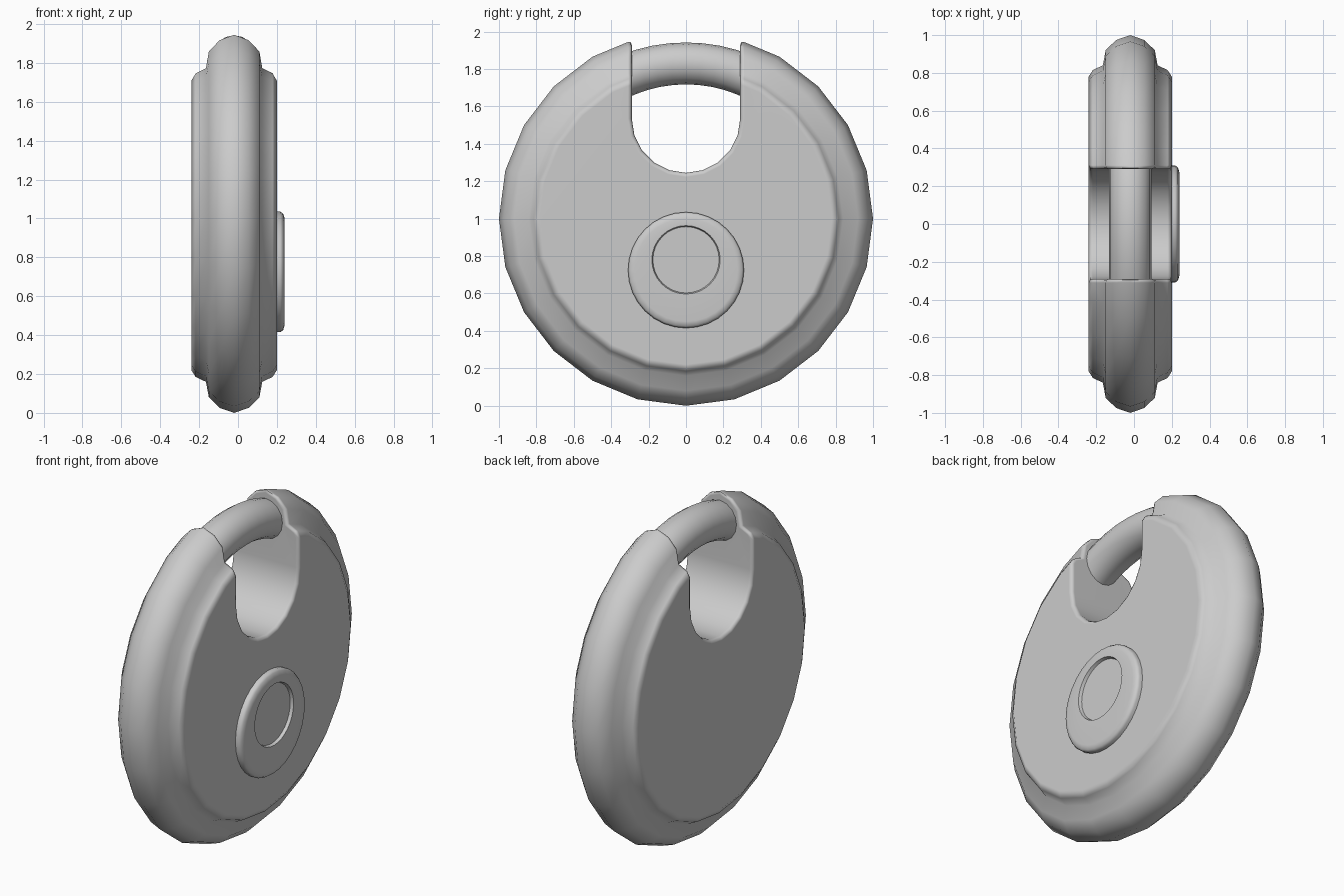
import bpy, bmesh
from math import sin, cos, pi, radians

if "Cube" in bpy.data.objects:
    bpy.data.objects.remove(bpy.data.objects["Cube"])

CX = -0.02      # middle plane of the lock
CZ = 1.0        # disc centre height


def circle(x, r, z, n):
    return [(x, r * sin(2 * pi * i / n), z + r * cos(2 * pi * i / n)) for i in range(n)]


def loft(name, rings):
    """Skin closed rings of equal count and cap both ends."""
    bm = bmesh.new()
    vs = [[bm.verts.new(p) for p in ring] for ring in rings]
    n = len(rings[0])
    for a, b in zip(vs, vs[1:]):
        for i in range(n):
            j = (i + 1) % n
            bm.faces.new((a[i], a[j], b[j], b[i]))
    bm.faces.new(vs[0])
    bm.faces.new(vs[-1])
    bmesh.ops.recalc_face_normals(bm, faces=bm.faces)
    me = bpy.data.meshes.new(name)
    bm.to_mesh(me)
    bm.free()
    ob = bpy.data.objects.new(name, me)
    bpy.context.collection.objects.link(ob)
    return ob


def activate(ob):
    bpy.ops.object.select_all(action='DESELECT')
    ob.select_set(True)
    bpy.context.view_layer.objects.active = ob


def smooth(ob, deg):
    activate(ob)
    bpy.ops.object.shade_smooth_by_angle(angle=radians(deg))
    mod = ob.modifiers.new("weighted", 'WEIGHTED_NORMAL')
    mod.keep_sharp = True


# disc body, lathed around the x axis
half = [(0.22, 0.78), (0.198, 0.815), (0.145, 0.84), (0.13, 0.92), (0.075, 0.974)]
profile = [(-x, r) for x, r in half] + [(0, 1.0)] + half[::-1]
body = loft("lock_body", [circle(CX + x, r, CZ, 24) for x, r in profile])

# U-shaped slot cutter
W, SZ, N = 0.29, 1.535, 10
u = [(-W, 2.3)] + [(-W * cos(pi * i / N), SZ - W * sin(pi * i / N)) for i in range(N + 1)] + [(W, 2.3)]
cutter = loft("slot_cutter", [[(x, y, z) for y, z in u] for x in (-0.6, 0.6)])
cutter.hide_render = True
activate(body)
mod = body.modifiers.new("slot", 'BOOLEAN')
mod.operation = 'DIFFERENCE'
mod.solver = 'EXACT'
mod.object = cutter
bpy.ops.object.modifier_apply(modifier=mod.name)
bpy.data.objects.remove(cutter)


# rounded lip around the slot
def on_slot(f):
    c = f.calc_center_median()
    return abs(f.normal.x) < 0.01 and c.z > 1.2 and abs(c.y) < W + 0.005 and \
        (c.z < SZ + 0.01 or abs(f.normal.y) > 0.99)


bm = bmesh.new()
bm.from_mesh(body.data)
bmesh.ops.remove_doubles(bm, verts=bm.verts, dist=1e-5)
bm.normal_update()
wall = {f for f in bm.faces if on_slot(f)}
lip = [e for e in bm.edges if sum(f in wall for f in e.link_faces) == 1]
bmesh.ops.bevel(bm, geom=lip, offset=0.022, segments=2, profile=0.5,
                affect='EDGES', clamp_overlap=False)
bm.to_mesh(body.data)
bm.free()
smooth(body, 60)

# shackle: curved round bar bridging the slot
R, T, M = 0.83, 0.112, 16
bar = []
for k in range(-5, 6):
    a = radians(5.5 * k)
    ring = []
    for i in range(M):
        t = 2 * pi * i / M
        r = R + T * cos(t)
        ring.append((CX + T * sin(t), r * sin(a), CZ + r * cos(a)))
    bar.append(ring)
smooth(loft("shackle", bar), 50)

# keyhole plate with an off-centre round recess
P, K = 0.725, 0.78
plate = [circle(0.19, 0.31, P, 32), circle(0.218, 0.31, P, 32), circle(0.232, 0.3, P, 32),
         circle(0.24, 0.275, P, 32), circle(0.24, 0.183, K, 32),
         circle(0.222, 0.177, K, 32)]
smooth(loft("keyhole_plate", plate), 50)
